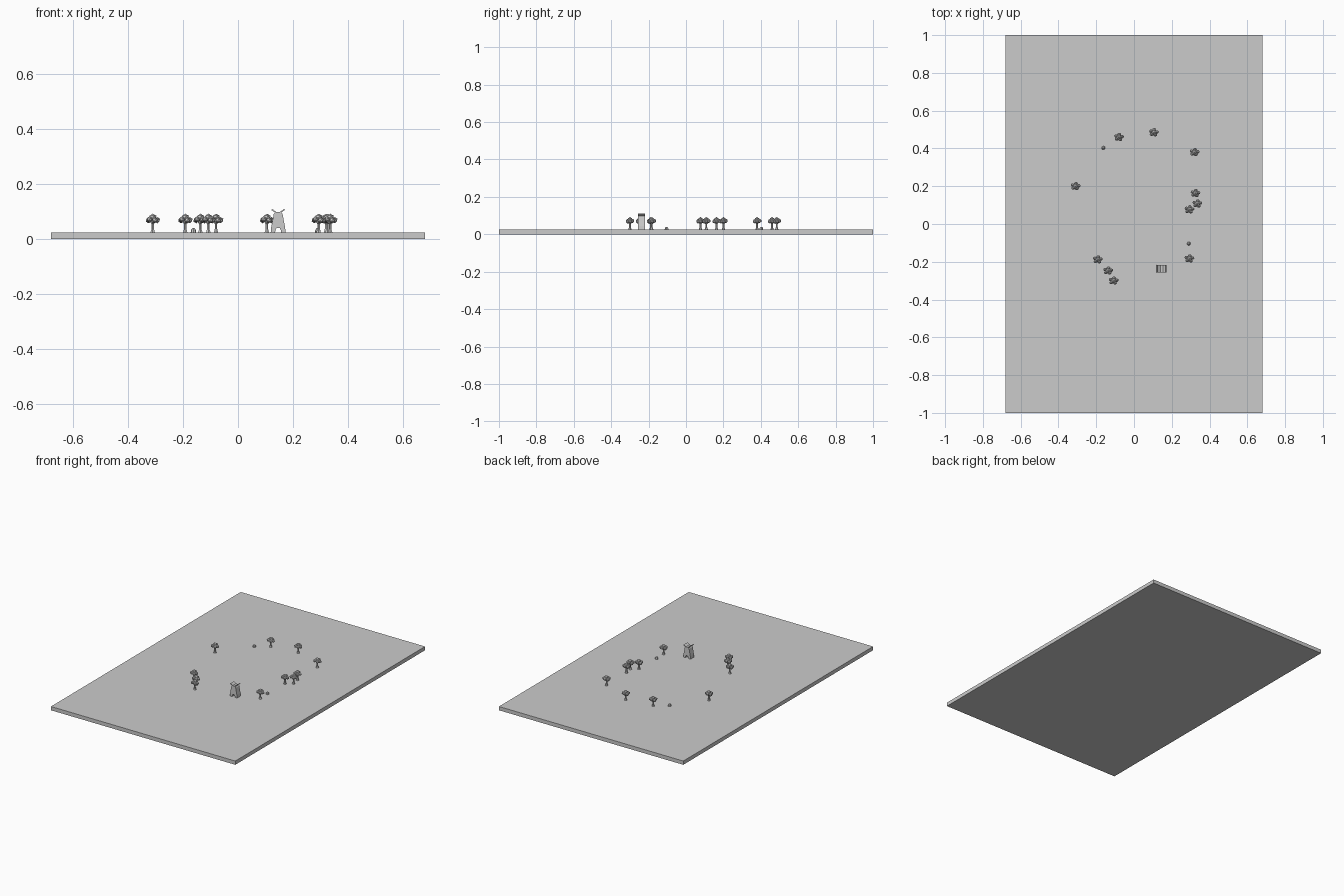
import bpy, bmesh, math
from mathutils import Matrix, Vector

cube = bpy.data.objects.get("Cube")
if cube:
    bpy.data.objects.remove(cube, do_unlink=True)

grey = bpy.data.materials.new("plain_grey")
grey.use_nodes = True
colour = (0.6, 0.6, 0.6, 1)
grey.diffuse_color = colour
grey.node_tree.nodes["Principled BSDF"].inputs["Base Color"].default_value = colour

GROUND = 0.025


def make_mesh(name, bm):
    bmesh.ops.recalc_face_normals(bm, faces=bm.faces)
    mesh = bpy.data.meshes.new(name)
    bm.to_mesh(mesh)
    bm.free()
    mesh.materials.append(grey)
    return mesh


def place(name, mesh, x, y, z=GROUND):
    obj = bpy.data.objects.new(name, mesh)
    obj.location = (x, y, z)
    bpy.context.collection.objects.link(obj)
    return obj


def prism(bm, profile, depth):
    """Extrude an x-z outline along y, centred on y = 0."""
    face = bm.faces.new([bm.verts.new((x, -depth / 2, z)) for x, z in profile])
    ext = bmesh.ops.extrude_face_region(bm, geom=[face])["geom"]
    bmesh.ops.translate(bm, vec=(0, depth, 0),
                        verts=[v for v in ext if isinstance(v, bmesh.types.BMVert)])


def cone(bm, r1, r2, z1, z2, sides=6):
    bmesh.ops.create_cone(bm, cap_ends=True, segments=sides, radius1=r1, radius2=r2,
                          depth=z2 - z1, matrix=Matrix.Translation((0, 0, (z1 + z2) / 2)))


def blob(bm, centre, size):
    bmesh.ops.create_icosphere(bm, subdivisions=1, radius=1,
                               matrix=Matrix.Translation(centre) @ Matrix.Diagonal((*size, 1)))


# Ground slab
bm = bmesh.new()
bmesh.ops.create_cube(bm, size=1, matrix=Matrix.Diagonal((1.36, 2, GROUND, 1)))
place("ground_slab", make_mesh("ground_slab", bm), 0, 0, GROUND / 2)

# Tree: flared trunk, spreading branches and a ring of leaf clumps
bm = bmesh.new()
cone(bm, 0.009, 0.005, 0, 0.012)
cone(bm, 0.005, 0.005, 0.012, 0.03)
cone(bm, 0.005, 0.015, 0.03, 0.042)
trunk = make_mesh("tree_trunk", bm)

bm = bmesh.new()
for i in range(5):
    a = math.radians(10 + 72 * i)
    blob(bm, Vector((0.0165 * math.cos(a), 0.014 * math.sin(a), 0.044 + 0.003 * (i % 2))),
         (0.0115, 0.01, 0.0115))
blob(bm, (0, 0, 0.054), (0.015, 0.013, 0.0135))
crown = make_mesh("tree_crown", bm)

trees = [(-0.08, 0.46), (0.105, 0.485), (0.32, 0.38), (0.325, 0.163), (0.335, 0.108),
         (0.293, 0.077), (0.293, -0.183), (-0.192, -0.188), (-0.137, -0.247),
         (-0.108, -0.30), (-0.31, 0.2)]
for i, (x, y) in enumerate(trees, 1):
    place(f"tree_trunk_{i}", trunk, x, y)
    place(f"tree_crown_{i}", crown, x, y)

# Hut: tapering shell with an arched opening through it
HUT = (0.146, -0.237)
half = [(0.011, 0), (0.027, 0), (0.025, 0.02), (0.02, 0.045), (0.016, 0.066), (0.009, 0.074)]
door = [(0.005, 0.016), (0.009, 0.01)]
right = door + half
outline = right + [(-x, z) for x, z in reversed(right)]
bm = bmesh.new()
prism(bm, outline, 0.038)
place("hut_shell", make_mesh("hut_shell", bm), *HUT)

# Crossed ridge boards above the roof
for side, name in ((1, "left"), (-1, "right")):
    bm = bmesh.new()
    prism(bm, [(side * x, z) for x, z in
               ((0.004, 0.072), (0.009, 0.07), (0.025, 0.081), (0.022, 0.085))], 0.038)
    place(f"hut_ridge_board_{name}", make_mesh("hut_ridge_board", bm), *HUT)

# Small boulders
bm = bmesh.new()
cone(bm, 0.01, 0.009, 0, 0.008, 8)
cone(bm, 0.009, 0.004, 0.008, 0.015, 8)
boulder = make_mesh("boulder", bm)
for i, (x, y) in enumerate([(-0.162, 0.403), (0.29, -0.104)], 1):
    place(f"boulder_{i}", boulder, x, y)
